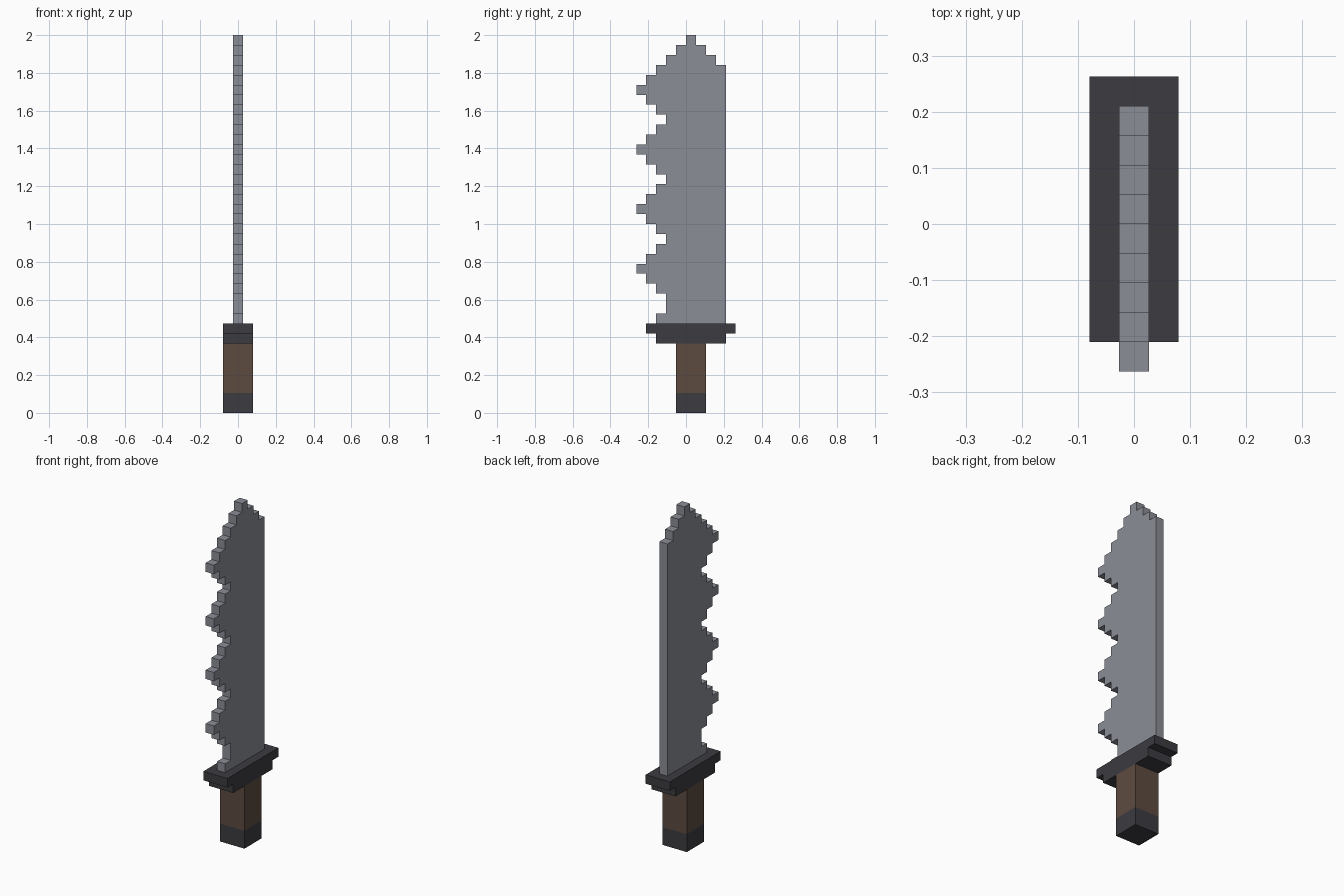
import bpy
import bmesh

cube = bpy.data.objects.get("Cube")
if cube:
    bpy.data.objects.remove(cube, do_unlink=True)

U = 2 / 38  # one block


def make_material(name, rgb):
    """Flat material from 8-bit sRGB values."""
    linear = [((c / 255 + 0.055) / 1.055) ** 2.4 for c in rgb] + [1]
    mat = bpy.data.materials.new(name)
    mat.use_nodes = True
    mat.diffuse_color = linear
    mat.node_tree.nodes["Principled BSDF"].inputs["Base Color"].default_value = linear
    return mat


def extrude_profile(name, outline, width, mat):
    """Extrude a (y, z) outline, in blocks, along x and centre it."""
    bm = bmesh.new()
    face = bm.faces.new([bm.verts.new((-width * U / 2, y * U, z * U)) for y, z in outline])
    side = bmesh.ops.extrude_face_region(bm, geom=[face])["geom"]
    moved = [v for v in side if isinstance(v, bmesh.types.BMVert)]
    bmesh.ops.translate(bm, verts=moved, vec=(width * U, 0, 0))
    bmesh.ops.recalc_face_normals(bm, faces=bm.faces)
    mesh = bpy.data.meshes.new(name)
    bm.to_mesh(mesh)
    bm.free()
    mesh.materials.append(mat)
    obj = bpy.data.objects.new(name, mesh)
    bpy.context.collection.objects.link(obj)
    return obj


def stepped_outline(rows, base):
    """Outline of stacked block rows, each given as (y_min, y_max)."""
    front, back = [], []
    for i, (lo, hi) in enumerate(rows):
        for z in (base + i, base + i + 1):
            front.append((lo, z))
            back.append((hi, z))
    loop = back + front[::-1]
    # drop points in the middle of straight runs
    keep = []
    for i, p in enumerate(loop):
        a, b = loop[i - 1], loop[(i + 1) % len(loop)]
        if not (a[0] == p[0] == b[0] or a[1] == p[1] == b[1] or a == p):
            keep.append(p)
    return keep


steel = make_material("steel grey", (139, 141, 150))
dark = make_material("dark metal", (60, 59, 65))
brown = make_material("brown grip", (93, 75, 64))

# Handle
extrude_profile("pommel", stepped_outline([(-1, 2)] * 2, 0), 3, dark)
extrude_profile("grip", stepped_outline([(-1, 2)] * 5, 2), 3, brown)

# Guard with a wider upper step
extrude_profile("guard", stepped_outline([(-3, 4), (-4, 5)], 7), 3, dark)

# Blade: toothed front edge, straight back edge, stepped tip
teeth = "322" + "345432" * 3 + "34543210"
rows = [(-int(t), min(4, len(teeth) - i)) for i, t in enumerate(teeth)]
extrude_profile("blade", stepped_outline(rows, 9), 1, steel)
